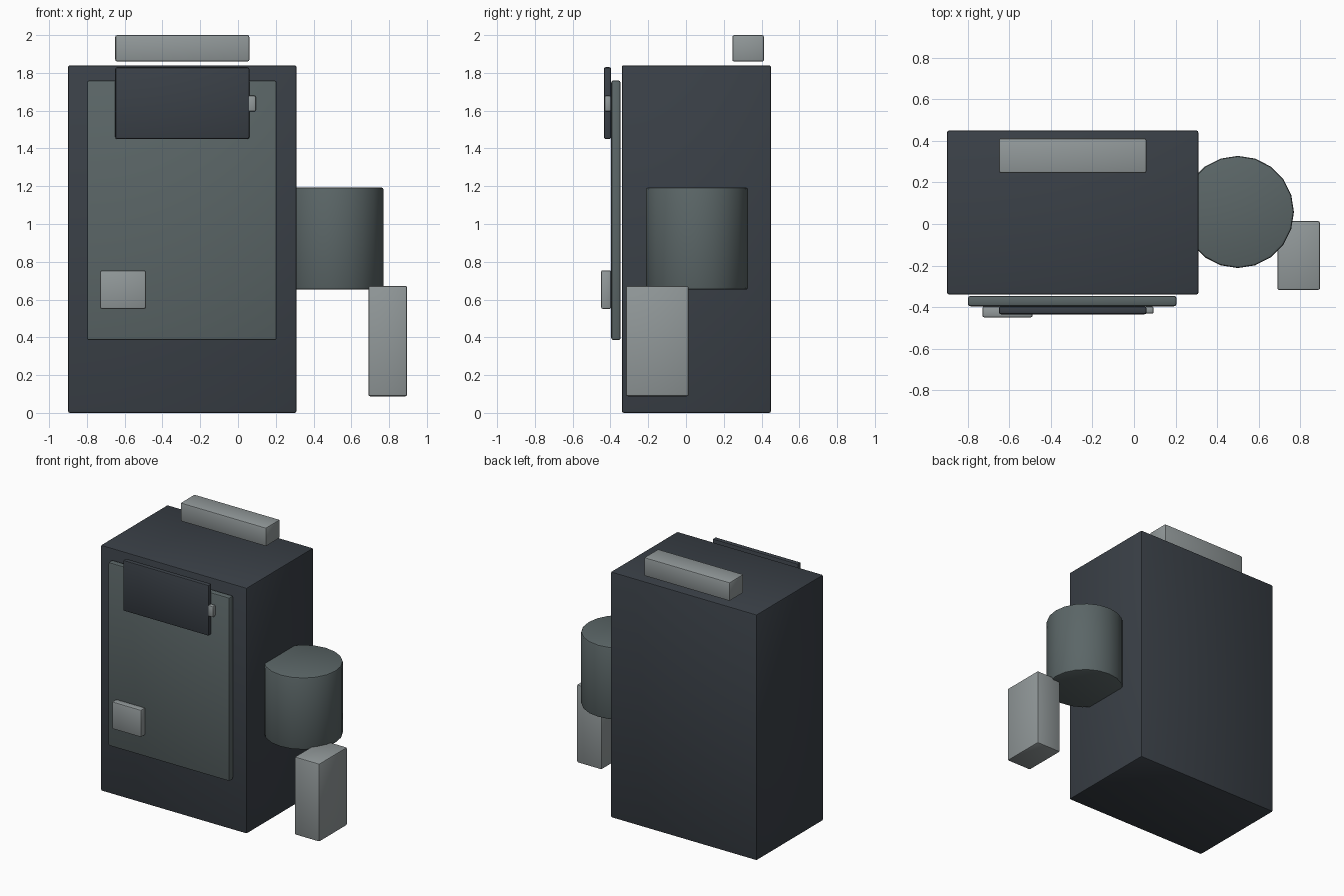
import bpy, math

if "Cube" in bpy.data.objects:
    bpy.data.objects.remove(bpy.data.objects["Cube"])


def material(name, rgb):
    """Flat colour from 0-255 sRGB."""
    m = bpy.data.materials.new(name)
    m.diffuse_color = [((c / 255 + 0.055) / 1.055) ** 2.4 for c in rgb] + [1]
    m.use_nodes = True
    m.node_tree.nodes["Principled BSDF"].inputs["Base Color"].default_value = m.diffuse_color
    return m


DARK = material("dark slate", (58, 64, 71))
MID = material("mid grey green", (91, 102, 103))
LIGHT = material("light grey", (146, 153, 154))


def finish(name, mat, bevel):
    ob = bpy.context.object
    ob.name = name
    ob.data.materials.append(mat)
    bpy.ops.object.transform_apply(location=False, rotation=False, scale=True)
    mod = ob.modifiers.new("soft edges", 'BEVEL')
    mod.width = bevel
    mod.segments = 2
    mod.limit_method = 'ANGLE'
    mod.angle_limit = math.radians(40)
    bpy.ops.object.modifier_apply(modifier=mod.name)
    bpy.ops.object.shade_smooth_by_angle(angle=math.radians(40))


def box(name, mat, x, y, z, bevel=0.01):
    """Box from its x, y and z ranges."""
    bpy.ops.mesh.primitive_cube_add(
        size=1, location=[(a + b) / 2 for a, b in (x, y, z)])
    bpy.context.object.scale = [b - a for a, b in (x, y, z)]
    finish(name, mat, bevel)


# Main cabinet
box("cabinet", DARK, (-0.9, 0.31), (-0.34, 0.45), (0, 1.84))

# Front door with its screen, latch and small plate
box("door_panel", MID, (-0.80, 0.205), (-0.396, -0.346), (0.385, 1.76), 0.012)
box("screen", DARK, (-0.65, 0.06), (-0.435, -0.396), (1.45, 1.83))
box("latch", LIGHT, (0.05, 0.095), (-0.432, -0.397), (1.595, 1.68))
box("door_plate", LIGHT, (-0.73, -0.488), (-0.45, -0.396), (0.55, 0.755))

# Bar above the roof
box("top_bar", LIGHT, (-0.65, 0.06), (0.245, 0.413), (1.86, 2.0))

# Side tank, sunk partly into the cabinet
bpy.ops.mesh.primitive_cylinder_add(
    vertices=20, radius=0.27, depth=0.542, location=(0.5, 0.058, 0.923))
finish("side_tank", MID, 0.012)

# Box beside the tank
box("side_box", LIGHT, (0.69, 0.896), (-0.318, 0.014), (0.088, 0.672))
